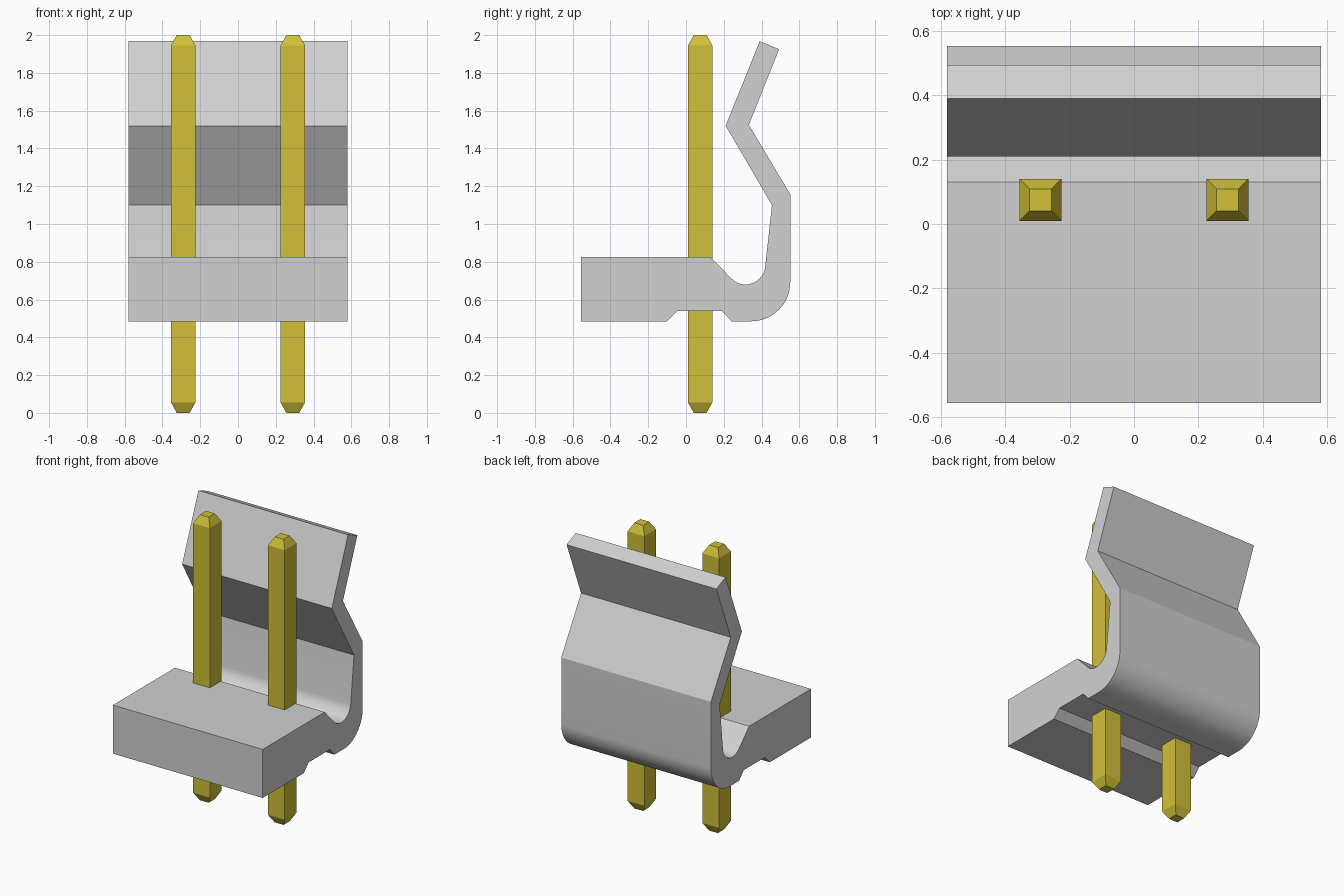
import bpy, bmesh, math

cube = bpy.data.objects.get("Cube")
if cube:
    bpy.data.objects.remove(cube, do_unlink=True)


def material(name, color):
    m = bpy.data.materials.new(name)
    m.use_nodes = True
    m.diffuse_color = color
    bsdf = next(n for n in m.node_tree.nodes if n.type == 'BSDF_PRINCIPLED')
    bsdf.inputs["Base Color"].default_value = color
    return m


def arc(cy, cz, r, start, end, steps):
    """Points on an arc in the y-z plane, angles in degrees."""
    angles = [math.radians(start + (end - start) * i / steps) for i in range(steps + 1)]
    return [(cy + r * math.cos(a), cz + r * math.sin(a)) for a in angles]


def finish(name, bm, mat):
    bmesh.ops.recalc_face_normals(bm, faces=bm.faces)
    me = bpy.data.meshes.new(name)
    bm.to_mesh(me)
    bm.free()
    me.materials.append(mat)
    ob = bpy.data.objects.new(name, me)
    bpy.context.collection.objects.link(ob)
    return ob


grey = material("light grey plastic", (0.64, 0.64, 0.64, 1))
gold = material("gold metal", (0.64, 0.53, 0.04, 1))

# Housing: base block, curved hinge and bent locking ramp in one side profile
profile = [(-0.555, 0.485), (-0.10, 0.485), (-0.045, 0.54), (0.19, 0.54), (0.24, 0.485)]
profile += arc(0.345, 0.692, 0.207, -90, 0, 16)
profile += [(0.552, 1.157), (0.333, 1.525), (0.493, 1.925), (0.39, 1.968),
            (0.21, 1.52), (0.455, 1.10)]
profile += arc(0.315, 0.785, 0.105, -6, -135, 16)
profile += [(0.13, 0.825), (-0.555, 0.825)]

HALF_WIDTH = 0.58
bm = bmesh.new()
side = bm.faces.new([bm.verts.new((-HALF_WIDTH, y, z)) for y, z in profile])
ext = bmesh.ops.extrude_face_region(bm, geom=[side], use_keep_orig=True)
bmesh.ops.translate(bm, vec=(2 * HALF_WIDTH, 0, 0),
                    verts=[v for v in ext["geom"] if isinstance(v, bmesh.types.BMVert)])
housing = finish("housing_with_locking_ramp", bm, grey)
bpy.ops.object.select_all(action='DESELECT')
housing.select_set(True)
bpy.context.view_layer.objects.active = housing
bpy.ops.object.shade_smooth_by_angle(angle=math.radians(25))


# Square pins with tapered tips, stacked from square rings
def pin(name, x, y):
    bm = bmesh.new()
    rings = []
    for z, h in ((0, 0.034), (0.056, 0.065), (1.944, 0.065), (2.0, 0.034)):
        rings.append([bm.verts.new((x + sx * h, y + sy * h, z))
                      for sx, sy in ((-1, -1), (1, -1), (1, 1), (-1, 1))])
    for lower, upper in zip(rings, rings[1:]):
        for i in range(4):
            j = (i + 1) % 4
            bm.faces.new((lower[i], lower[j], upper[j], upper[i]))
    bm.faces.new(rings[0])
    bm.faces.new(rings[-1])
    finish(name, bm, gold)


for name, x in (("right_pin", -0.29), ("left_pin", 0.29)):
    pin(name, x, 0.075)
